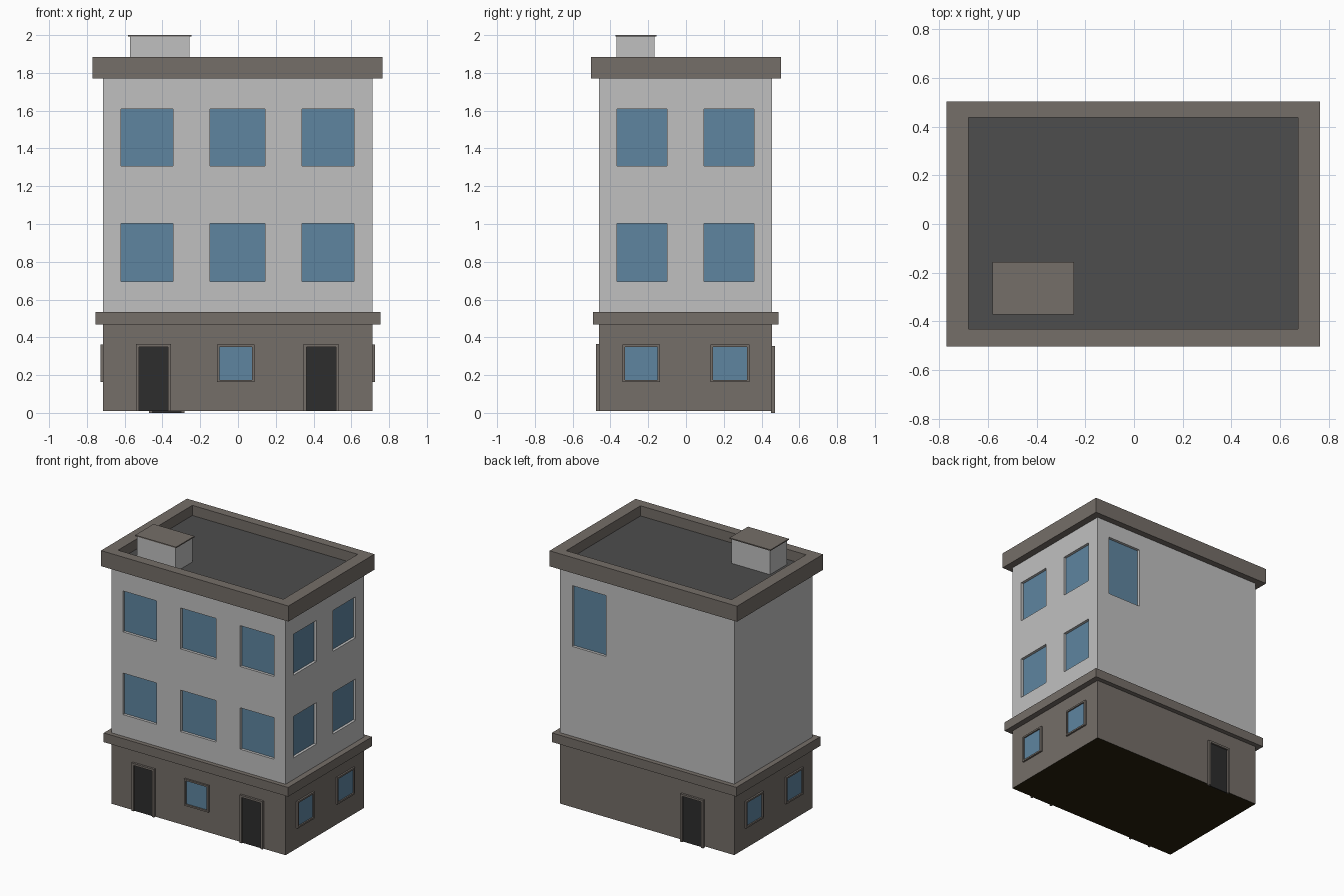
import bpy, bmesh

if "Cube" in bpy.data.objects:
    bpy.data.objects.remove(bpy.data.objects["Cube"])


def material(name, rgb):
    m = bpy.data.materials.new(name)
    m.diffuse_color = (*rgb, 1.0)
    m.use_nodes = True
    m.node_tree.nodes["Principled BSDF"].inputs["Base Color"].default_value = m.diffuse_color
    return m


WALL = material("light_grey_wall", (0.53, 0.53, 0.53))
STONE = material("brown_stone", (0.178, 0.156, 0.138))
GLASS = material("blue_glass", (0.114, 0.235, 0.352))
DARK = material("dark_door", (0.026, 0.026, 0.026))
ROOF = material("roof_grey", (0.074, 0.074, 0.074))
UNDER = material("dark_underside", (0.02, 0.014, 0.004))

X0, X1, Y0, Y1 = -0.715, 0.712, -0.46, 0.456   # wall planes


def boxes(name, spans, *mats):
    """One object made of boxes given as (x0, x1, y0, y1, z0, z1)."""
    bm = bmesh.new()
    for s in spans:
        for v in bmesh.ops.create_cube(bm, size=1)["verts"]:
            for a in range(3):
                lo, hi = s[2 * a], s[2 * a + 1]
                v.co[a] = hi if v.co[a] > 0 else lo
    me = bpy.data.meshes.new(name)
    bm.to_mesh(me)
    bm.free()
    ob = bpy.data.objects.new(name, me)
    bpy.context.collection.objects.link(ob)
    for m in mats:
        me.materials.append(m)
    return ob


def cut(ob, spans):
    """Subtract boxes and apply the result."""
    cutter = boxes("cutter", spans)
    cutter.hide_render = True
    mod = ob.modifiers.new("cut", "BOOLEAN")
    mod.operation, mod.solver, mod.object = "DIFFERENCE", "EXACT", cutter
    bpy.context.view_layer.update()
    me = bpy.data.meshes.new_from_object(ob.evaluated_get(bpy.context.evaluated_depsgraph_get()))
    ob.modifiers.clear()
    ob.data = me
    bpy.data.objects.remove(cutter)


def on_wall(side, u0, u1, z0, z1, d0, d1):
    """Box on a wall: u runs along the wall, d is the distance outward."""
    if side == "front":
        return (u0, u1, Y0 - d1, Y0 - d0, z0, z1)
    if side == "back":
        return (u0, u1, Y1 + d0, Y1 + d1, z0, z1)
    if side == "right":
        return (X1 + d0, X1 + d1, u0, u1, z0, z1)
    return (X0 - d1, X0 - d0, u0, u1, z0, z1)


# Upper storeys with recessed windows
windows = [("back", 0.335, 0.61, 1.20, 1.65)]
for z0, z1 in ((0.695, 1.002), (1.307, 1.61)):
    for u0, u1 in ((-0.62, -0.345), (-0.148, 0.143), (0.34, 0.615)):
        windows.append(("front", u0, u1, z0, z1))
    for u0, u1 in ((-0.365, -0.1), (0.095, 0.36)):
        windows.append(("right", u0, u1, z0, z1))
upper = boxes("upper_walls", [(X0, X1, Y0, Y1, 0.53, 1.775)], WALL)
cut(upper, [on_wall(*w, -0.025, 0.05) for w in windows])
boxes("upper_window_glass", [on_wall(*w, -0.026, -0.02) for w in windows], GLASS)

# Ground floor block, dark underneath
base = boxes("ground_floor", [(X0, X1, Y0, Y1, 0.01, 0.475)], STONE, UNDER)
for p in base.data.polygons:
    if p.normal.z < -0.5:
        p.material_index = 1

# Belt course
boxes("belt_course", [(-0.755, 0.755, -0.492, 0.49, 0.467, 0.535)], STONE)

# Cornice with sunken roof
cornice = boxes("cornice", [(-0.77, 0.765, -0.503, 0.503, 1.77, 1.885)], STONE, ROOF)
cut(cornice, [(-0.68, 0.675, -0.432, 0.437, 1.81, 1.95)])
for p in cornice.data.polygons:
    p.material_index = int(p.normal.z > 0.5 and p.center.z < 1.85)

# Rooftop hut and its cap
boxes("roof_hut", [(-0.572, -0.256, -0.367, -0.166, 1.80, 1.992)], WALL)
boxes("roof_hut_cap", [(-0.582, -0.247, -0.372, -0.157, 1.992, 2.0)], STONE)


def frame(side, u0, u1, z0, z1, t, depth, sill):
    """Bars around an opening; doors have no bottom bar."""
    bars = [(u0, u0 + t, z0, z1), (u1 - t, u1, z0, z1), (u0 + t, u1 - t, z1 - t, z1)]
    if sill:
        bars.append((u0 + t, u1 - t, z0, z0 + t))
    return [on_wall(side, *b, -0.005, depth) for b in bars]


# Framed ground floor windows
low = [("front", -0.11, 0.087)]
for s in ("left", "right"):
    low += [(s, -0.336, -0.138), (s, 0.13, 0.335)]
bars, panes = [], []
for s, u0, u1 in low:
    bars += frame(s, u0, u1, 0.163, 0.361, 0.012, 0.013, True)
    panes.append(on_wall(s, u0 + 0.012, u1 - 0.012, 0.175, 0.349, -0.003, 0.003))
boxes("ground_window_frames", bars, STONE)
boxes("ground_window_glass", panes, GLASS)

# Doors with frames
bars, leaves = [], []
for s, u0, u1, z0 in (("front", -0.539, -0.355, 0.01), ("front", 0.347, 0.533, 0.01),
                      ("back", -0.47, -0.283, 0.0)):
    bars += frame(s, u0, u1, z0, z0 + 0.355, 0.015, 0.016, False)
    leaves.append(on_wall(s, u0 + 0.015, u1 - 0.015, z0, z0 + 0.34, -0.003, 0.004))
boxes("door_frames", bars, STONE)
boxes("doors", leaves, DARK)
